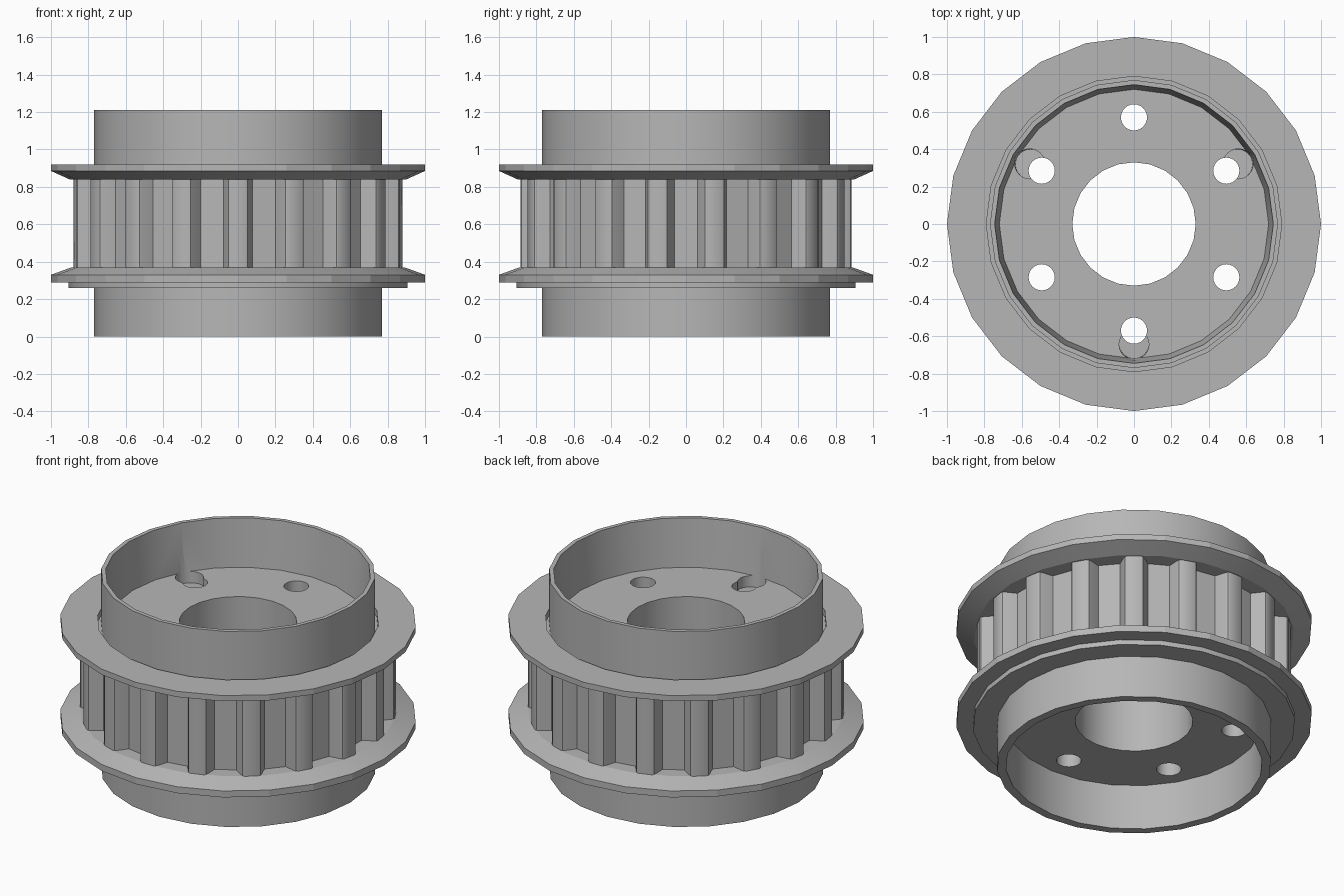
import bpy, bmesh
from math import sin, cos, radians, pi
from mathutils import Matrix, Vector

if "Cube" in bpy.data.objects:
    bpy.data.objects.remove(bpy.data.objects["Cube"])

GREY = (0.47, 0.47, 0.47, 1)
metal = bpy.data.materials.new("plain grey metal")
metal.use_nodes = True
metal.diffuse_color = GREY
metal.node_tree.nodes["Principled BSDF"].inputs["Base Color"].default_value = GREY


def finish(bm, name):
    bmesh.ops.recalc_face_normals(bm, faces=bm.faces)
    mesh = bpy.data.meshes.new(name)
    bm.to_mesh(mesh)
    bm.free()
    mesh.materials.append(metal)
    obj = bpy.data.objects.new(name, mesh)
    bpy.context.collection.objects.link(obj)
    return obj


def smooth(obj, angle=30):
    bpy.ops.object.select_all(action='DESELECT')
    obj.select_set(True)
    bpy.context.view_layer.objects.active = obj
    bpy.ops.object.shade_smooth_by_angle(angle=radians(angle))


def lathe(name, profile, sides=24):
    """Turn a closed (radius, height) profile about the z axis."""
    bm = bmesh.new()
    rings = []
    for i in range(sides):
        a = 2 * pi * i / sides
        rings.append([bm.verts.new((r * cos(a), r * sin(a), z)) for r, z in profile])
    n = len(profile)
    for i in range(sides):
        a, b = rings[i], rings[(i + 1) % sides]
        for j in range(n):
            k = (j + 1) % n
            bm.faces.new((a[j], b[j], b[k], a[k]))
    return finish(bm, name)


def polar(r, degrees, z):
    return Vector((r * cos(radians(degrees)), r * sin(radians(degrees)), z))


def cut_rods(target, name, rods, radius):
    """Subtract a set of round rods, each given by its two end points."""
    bm = bmesh.new()
    for start, end in rods:
        axis = end - start
        turn = Vector((0, 0, 1)).rotation_difference(axis).to_matrix().to_4x4()
        bmesh.ops.create_cone(bm, cap_ends=True, segments=24, radius1=radius,
                              radius2=radius, depth=axis.length,
                              matrix=Matrix.Translation((start + end) / 2) @ turn)
    cutter = finish(bm, name)
    mod = target.modifiers.new(name, 'BOOLEAN')
    mod.operation, mod.solver, mod.object = 'DIFFERENCE', 'EXACT', cutter
    bpy.context.view_layer.objects.active = target
    bpy.ops.object.modifier_apply(modifier=name)
    bpy.data.objects.remove(cutter)


# Hub: thin rims above and below a thick bored web
hub = lathe("hub", [(0.33, 0.28), (0.72, 0.28), (0.72, 0), (0.77, 0), (0.77, 1.21),
                    (0.745, 1.21), (0.72, 0.915), (0.33, 0.915)])
cut_rods(hub, "bolt_holes",
         [(polar(0.57, a, -0.2), polar(0.57, a, 1.4)) for a in range(30, 390, 60)], 0.07)
# Shallow slanted pockets beside every other bolt hole
cut_rods(hub, "pockets",
         [(polar(0.64, a, 0.85), polar(0.665, a, 1.3)) for a in (30, 150, 270)], 0.08)
smooth(hub)

# Flanges with bevelled inner faces
smooth(lathe("upper_flange", [(0.79, 0.92), (1, 0.92), (1, 0.885), (0.9, 0.84),
                              (0.76, 0.84), (0.76, 0.88), (0.79, 0.88)]), 12)
smooth(lathe("lower_flange", [(0.76, 0.29), (1, 0.29), (1, 0.33), (0.89, 0.37),
                              (0.76, 0.37)]), 12)
smooth(lathe("retaining_ring", [(0.76, 0.26), (0.905, 0.26), (0.905, 0.29), (0.76, 0.29)]))

# Toothed band between the flanges
TEETH = 18
half = [(0.805, 5.6), (0.865, 3.9), (0.882, 3.3), (0.887, 2.6)]
tooth = [(r, -a) for r, a in half] + half[::-1]
bm = bmesh.new()
columns = []
for t in range(TEETH):
    for r, a in tooth:
        angle = -90 + t * 360 / TEETH + a
        columns.append([bm.verts.new(polar(r, angle, z)) for z in (0.365, 0.845)])
for i, (low, high) in enumerate(columns):
    next_low, next_high = columns[(i + 1) % len(columns)]
    bm.faces.new((low, next_low, next_high, high))
for end in (0, 1):
    bm.faces.new([c[end] for c in columns])
# Open the middle so that only the band remains
bmesh.ops.delete(bm, geom=[f for f in bm.faces if len(f.verts) > 4], context='FACES_ONLY')
smooth(finish(bm, "toothed_band"), 35)
